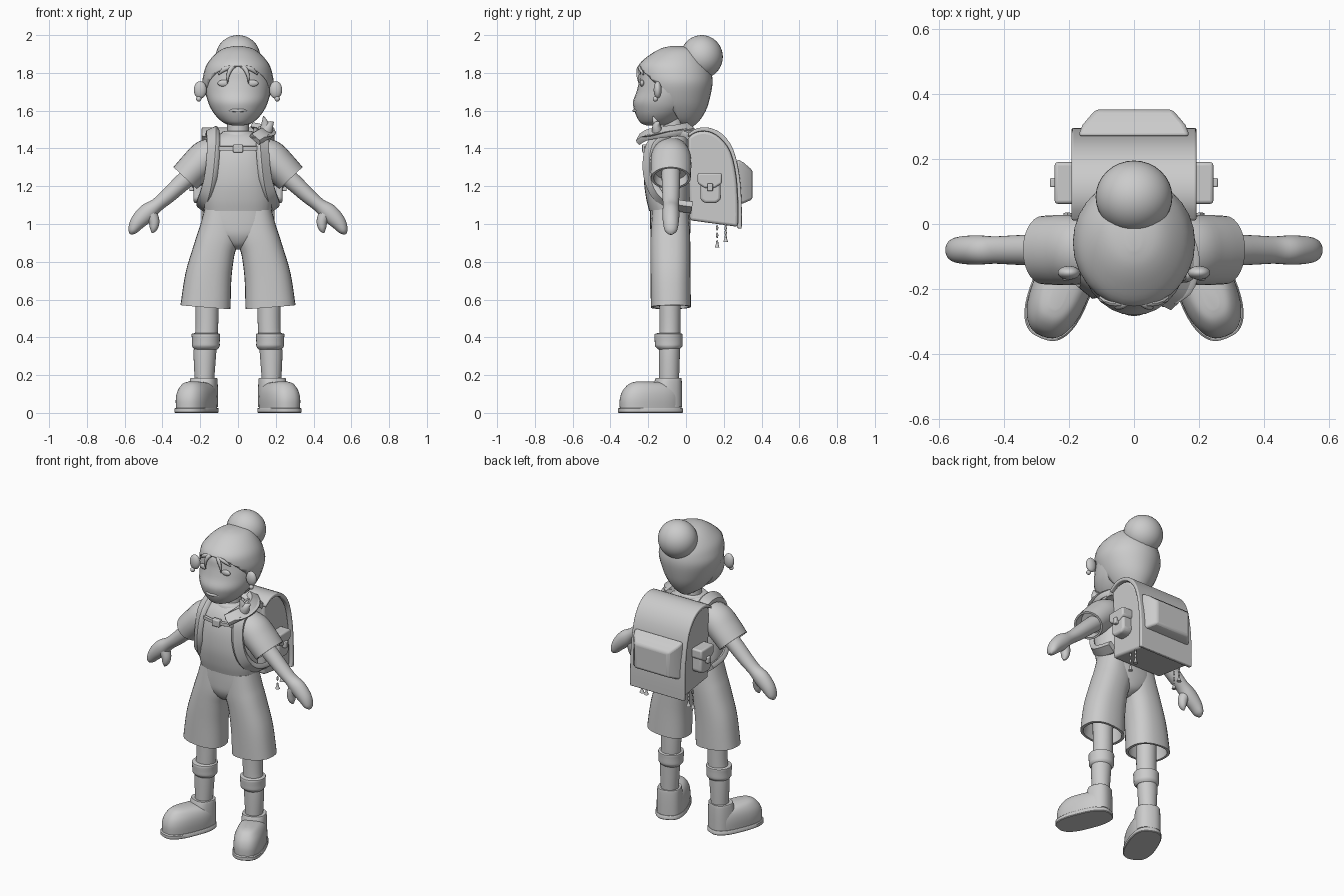
import bpy, bmesh, math
from mathutils import Vector, Matrix

V, Y = Vector, Vector((0, 1, 0))


def finish(name, bm, mirror=False, bevel=0):
    bmesh.ops.recalc_face_normals(bm, faces=bm.faces)
    me = bpy.data.meshes.new(name)
    bm.to_mesh(me)
    bm.free()
    ob = bpy.data.objects.new(name, me)
    bpy.context.collection.objects.link(ob)
    if bevel:
        m = ob.modifiers.new("bevel", 'BEVEL')
        m.width, m.segments = bevel, 3
    if mirror:
        ob.modifiers.new("mirror", 'MIRROR')
    bpy.ops.object.select_all(action='DESELECT')
    ob.select_set(True)
    bpy.context.view_layer.objects.active = ob
    bpy.ops.object.shade_smooth_by_angle(angle=math.radians(40))
    return ob


def spline(pts, n=4):
    # Catmull-Rom through tuples of any length
    out, L = [], len(pts) - 1
    for i in range(L):
        a, b, c, d = (pts[max(0, min(L, i + k))] for k in (-1, 0, 1, 2))
        for s in range(n):
            t = s / n
            out.append([0.5 * (2*q + (r-p)*t + (2*p-5*q+4*r-w)*t*t + (3*q-p-3*r+w)*t**3)
                        for p, q, r, w in zip(a, b, c, d)])
    return out + [list(pts[-1])]


def skin(bm, rings):
    vs = [[bm.verts.new(p) for p in r] for r in rings]
    k = len(rings[0])
    for a, b in zip(vs, vs[1:]):
        for i in range(k):
            bm.faces.new((a[i], a[(i+1) % k], b[(i+1) % k], b[i]))
    bm.faces.new(vs[0])
    bm.faces.new(vs[-1])


def tube(name, pts, flat=False, hollow=0, p=2, n=4, sides=28, mirror=False, turn=None):
    # loft of (x, y, z, rx, ry) rings; flat keeps the rings horizontal
    P = spline(pts, n)
    rings = []

    def ring(c, t, rx, ry):
        u = V((1, 0, 0)) if flat else t.cross(Y).normalized()
        w = Y if flat else u.cross(t).normalized()
        r = []
        for i in range(sides):
            a = 2 * math.pi * i / sides
            co, si = math.cos(a), math.sin(a)
            r.append(c + u * rx * math.copysign(abs(co)**(2/p), co) + w * ry * math.copysign(abs(si)**(2/p), si))
        rings.append(r)
    for i, q in enumerate(P):
        t = (V(P[min(i+1, len(P)-1)][:3]) - V(P[max(i-1, 0)][:3])).normalized()
        ring(V(q[:3]), t, max(q[3], .002), max(q[4], .002))
    if hollow:
        ring(V(q[:3]), t, q[3] * .87, q[4] * .87)
        ring(V(q[:3]) - t * hollow, t, q[3] * .8, q[4] * .8)
    bm = bmesh.new()
    skin(bm, rings)
    if turn:
        bm.transform(turn)
    return finish(name, bm, mirror)


def stack(name, rows, x=0, **kw):
    # horizontal rings given as (z, half width, front y, back y)
    return tube(name, [(x, (f+b)/2, z, r, (b-f)/2) for z, r, f, b in rows], flat=True, **kw)


def ribbon(name, pts, centre, w, th, mirror=False):
    P = [V(q) for q in spline(pts, 6)]
    rings = []
    for i, c in enumerate(P):
        t = (P[min(i+1, len(P)-1)] - P[max(i-1, 0)]).normalized()
        o = c - V(centre)
        o = (o - t * o.dot(t)).normalized()
        s = t.cross(o)
        rings.append([c + s*a*w/2 + o*b*th/2 for a, b in
                      ((-1, -1), (-1, .4), (-.8, 1), (.8, 1), (1, .4), (1, -1))])
    bm = bmesh.new()
    skin(bm, rings)
    return finish(name, bm, mirror)


def prism(name, prof, x0, x1, bevel=.01, mirror=False):
    # side (y, z) profile pulled along x
    bm = bmesh.new()
    skin(bm, [[(x, y, z) for y, z in prof] for x in (x0, x1)])
    return finish(name, bm, mirror, bevel)


def ball(name, c, r, mirror=False):
    bm = bmesh.new()
    bmesh.ops.create_uvsphere(bm, u_segments=32, v_segments=20, radius=1)
    bm.transform(Matrix.Translation(c) @ Matrix.Diagonal((*r, 1)))
    return finish(name, bm, mirror)


# head, hair with a cut-out for the face, and bun
stack("head", [(1.522, .03, -.21, -.1), (1.535, .075, -.24, -.06), (1.57, .115, -.262, -.01), (1.61, .143, -.276, .04),
               (1.65, .16, -.28, .07), (1.70, .172, -.262, .09), (1.76, .176, -.248, .1), (1.82, .16, -.238, .08),
               (1.87, .12, -.19, .04), (1.9, .06, -.14, .0)])
hair = stack("hair", [(1.51, .03, -.04, .03), (1.545, .085, -.14, .07), (1.6, .13, -.2, .105), (1.66, .162, -.23, .125),
                      (1.74, .187, -.25, .14), (1.80, .181, -.26, .135), (1.85, .162, -.245, .115),
                      (1.90, .12, -.185, .085), (1.93, .075, -.13, .05), (1.942, .02, -.08, -.02)])
arch = [(.165 * math.cos(a), 1.7 + .135 * math.sin(a)) for a in [math.pi * i / 20 for i in range(21)]]
arch += [(-.19, 1.6), (-.19, 1.45), (.19, 1.45), (.19, 1.6)]
bm = bmesh.new()
skin(bm, [[(x, -.5, z) for x, z in arch], [(x, -.14 + max(0, 1.69 - z) * .7, z) for x, z in arch]])
cutter = finish("face_cutter", bm)
cutter.hide_render = cutter.hide_viewport = True
cut = hair.modifiers.new("face_opening", 'BOOLEAN')
cut.operation, cut.object, cut.solver = 'DIFFERENCE', cutter, 'EXACT'
ball("hair_bun", (0, .083, 1.885), (.118, .112, .115))
tube("hair_fringe", [(.012, -.235, 1.835, .006, .006), (.035, -.25, 1.825, .012, .01), (.052, -.255, 1.79, .009, .008),
                     (.055, -.25, 1.745, .002, .002)], sides=10, mirror=True)
tube("side_fringe", [(.02, -.245, 1.835, .006, .006), (.07, -.242, 1.82, .012, .01),
                     (.105, -.225, 1.79, .003, .003)], sides=10, mirror=True)

# face details
ball("eyes", (.075, -.232, 1.745), (.033, .012, .018), True)
tube("mouth", [(-.05, -.257, 1.597, .003, .003), (-.025, -.27, 1.602, .008, .008), (0, -.275, 1.6, .008, .008),
               (.025, -.27, 1.602, .008, .008), (.05, -.257, 1.597, .003, .003)], sides=10)
ball("ears", (.2, -.15, 1.71), (.034, .021, .046), True)
ball("earrings", (.208, -.162, 1.662), (.014, .014, .014), True)

# neck and shirt
stack("neck", [(1.42, .065, -.13, .0), (1.48, .058, -.12, -.01), (1.58, .058, -.12, -.01)])
stack("shirt", [(1.07, .178, -.195, .02), (1.13, .184, -.21, .02), (1.22, .18, -.222, .02), (1.32, .17, -.218, .02),
                (1.4, .162, -.2, .02), (1.45, .135, -.175, .01), (1.48, .09, -.145, .0), (1.487, .07, -.135, -.005)], p=2.4)
stack("collar", [(1.46, .095, -.16, .01), (1.485, .085, -.15, .005), (1.492, .07, -.135, -.005)])
tube("sleeves", [(.07, -.08, 1.39, .075, .09), (.16, -.08, 1.355, .095, .105), (.22, -.08, 1.305, .09, .108),
                 (.28, -.08, 1.243, .085, .105)], hollow=.05, mirror=True)

# arms with mitten hands and thumbs
tube("arms", [(.2, -.08, 1.305, .05, .05), (.3, -.08, 1.215, .046, .048), (.37, -.08, 1.15, .041, .045),
              (.43, -.08, 1.1, .037, .042), (.48, -.08, 1.06, .048, .045), (.53, -.08, 1.01, .041, .042),
              (.558, -.08, .965, .025, .032), (.567, -.08, .945, .006, .01)], mirror=True)
tube("thumbs", [(.465, -.085, 1.065, .035, .035), (.445, -.09, 1.015, .029, .03), (.447, -.092, .975, .02, .022),
                (.455, -.092, .953, .004, .006)], sides=16, mirror=True)

# shorts
stack("shorts_top", [(.865, .02, -.12, -.05), (.89, .07, -.16, .0), (.94, .155, -.185, .02), (1.0, .185, -.19, .025),
                     (1.08, .178, -.19, .02)], p=2.3)
tube("shorts_legs", [(.09, -.083, 1.07, .088, .095), (.101, -.083, .95, .109, .104), (.127, -.083, .86, .111, .106),
                     (.157, -.082, .72, .123, .106), (.172, -.08, .56, .133, .106)],
     hollow=-.0 or .1, p=2.4, mirror=True)

# legs, sock cuffs
tube("legs", [(.165, -.085, .7, .062, .058), (.165, -.085, .45, .06, .056), (.175, -.088, .32, .06, .056),
              (.178, -.09, .15, .05, .052)], mirror=True)
stack("sock_cuffs", [(.335, .06, -.145, -.035), (.352, .073, -.163, -.02), (.37, .073, -.165, -.018),
                     (.405, .075, -.167, -.018), (.418, .075, -.165, -.018), (.422, .06, -.15, -.03)],
      x=.17, n=2, mirror=True)

# shoes, turned outwards around each leg
turn = Matrix.Translation((.18, -.09, 0)) @ Matrix.Rotation(math.radians(22), 4, 'Z')
stack("soles", [(0, .088, -.278, .067), (.004, .092, -.282, .071), (.022, .092, -.282, .071), (.027, .088, -.276, .067)],
      p=2.7, n=1, sides=40, mirror=True, turn=turn)
stack("shoes", [(.02, .086, -.274, .065), (.07, .088, -.274, .065), (.11, .083, -.262, .062), (.14, .07, -.24, .05),
                (.158, .05, -.215, -.02), (.166, .02, -.185, -.1)], p=2.5, sides=40, mirror=True, turn=turn)
stack("shoe_shafts", [(.03, .075, -.09, .065), (.12, .074, -.085, .065), (.178, .07, -.07, .063), (.184, .066, -.066, .06)],
      p=2.5, mirror=True, turn=turn)

# backpack body, lid wrapping over the top and down the back
back = spline([(.01, 1.46), (.06, 1.487), (.12, 1.488), (.18, 1.455), (.235, 1.38), (.265, 1.25), (.275, 1.1), (.275, .985)], 3)
prism("backpack_body", [(.02, 1.02)] + back, -.175, .175, .015)
outer = spline([(.012, 1.478), (.06, 1.507), (.125, 1.509), (.195, 1.474), (.252, 1.39), (.284, 1.25), (.295, 1.1), (.295, .975)], 3)
prism("backpack_lid", outer + [(.27, .978)] + back[::-1][1:], -.192, .192, .006)
bm = bmesh.new()
skin(bm, [[(sx * w, y, z) for sx, z in ((-1, lo), (1, lo), (1, hi), (-1, hi))]
          for w, y, lo, hi in ((.172, .27, 1.105, 1.345), (.158, .305, 1.11, 1.325), (.118, .352, 1.13, 1.285))])
finish("backpack_rear_pocket", bm, bevel=.012)

# side pockets with flap and buckle
prism("side_pockets", [(.075, 1.13), (.1, 1.11), (.16, 1.11), (.185, 1.13), (.18, 1.25), (.08, 1.25)], .16, .236, .014, True)
prism("side_pocket_flaps", [(.062, 1.27), (.19, 1.27), (.19, 1.215), (.15, 1.19), (.1, 1.19), (.062, 1.215)], .165, .244, .01, True)
prism("side_buckles", [(.113, 1.175), (.142, 1.175), (.142, 1.215), (.113, 1.215)], .23, .258, .005, True)

# shoulder straps, waist strap, chest strap with buckle
ribbon("shoulder_straps", [(.135, .05, 1.44), (.137, -.0, 1.487), (.135, -.09, 1.487), (.132, -.175, 1.43), (.137, -.2, 1.33),
                           (.15, -.19, 1.23), (.172, -.15, 1.15), (.188, -.08, 1.105), (.185, .03, 1.085)],
       (.04, -.08, 1.3), .07, .03, True)
ribbon("chest_strap", [(-.11, -.195, 1.4), (-.05, -.21, 1.4), (0, -.213, 1.4), (.05, -.21, 1.4), (.11, -.195, 1.4)],
       (0, -.05, 1.4), .024, .014)
prism("chest_buckle", [(-.232, 1.378), (-.2, 1.378), (-.2, 1.422), (-.232, 1.422)], -.026, .026, .006)

# crumpled kerchief resting on the left shoulder, with two pointed ends
tube("kerchief", [(.09, -.245, 1.455, .01, .01), (.12, -.2, 1.465, .06, .035), (.14, -.12, 1.485, .062, .036),
                  (.13, -.04, 1.5, .05, .03), (.1, .02, 1.515, .01, .01)], flat=True)
ribbon("kerchief_wrap", [(.09, -.245, 1.45), (.13, -.2, 1.475), (.16, -.11, 1.49), (.14, -.03, 1.5), (.09, .02, 1.51)],
       (.03, -.1, 1.3), .07, .03)
for i, tip in enumerate([(.135, -.175, 1.57), (.188, -.14, 1.54)]):
    tube("kerchief_end_%d" % (i+1), [(.14, -.15, 1.47, .035, .03), (.145 + i*.02, -.155, 1.52, .025, .022),
                                    (*tip, .003, .003)], sides=14)

# hanging charms under the backpack
for i, (y, top, low) in enumerate([(.165, 1.02, .9), (.21, 1.0, .93)]):
    for k in range(4):
        ball("charm_bead", (.165, y, top + (low - top) * k / 3), (.006, .006, .015), True)
    stack("charm_tassel", [(low - .025, .014 - .006*i + .008*i, y - .013, y + .013), (low, .005, y - .005, y + .005)],
          x=.165, n=1, sides=10, mirror=True)
